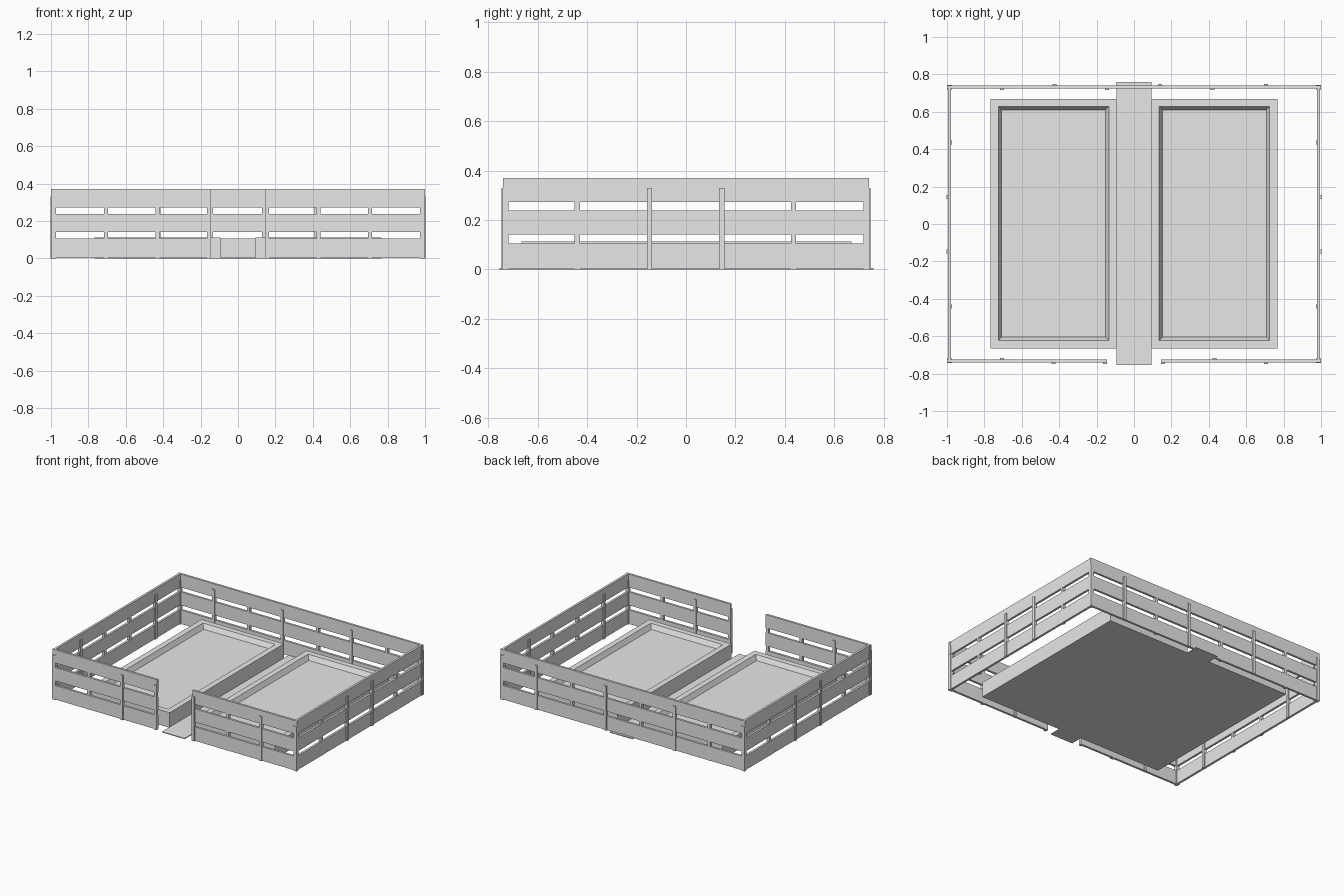
import bpy
import bmesh

cube = bpy.data.objects.get("Cube")
if cube:
    bpy.data.objects.remove(cube, do_unlink=True)

grey = bpy.data.materials.new("plain grey")
grey.use_nodes = True
grey.diffuse_color = (0.8, 0.8, 0.8, 1)
grey.node_tree.nodes["Principled BSDF"].inputs["Base Color"].default_value = (0.8, 0.8, 0.8, 1)

HALF_X, HALF_Y = 1.0, 0.745      # outside of the fence
INSET = 0.0125                   # fence centre line, in from the outside
PLANK, POST = 0.016, 0.022       # thicknesses
POST_TOP = 0.33


def finish(name, bm):
    mesh = bpy.data.meshes.new(name)
    bm.to_mesh(mesh)
    bm.free()
    mesh.materials.append(grey)
    obj = bpy.data.objects.new(name, mesh)
    bpy.context.collection.objects.link(obj)
    return obj


def add_box(bm, x, y, z):
    """Add a box from three (low, high) ranges."""
    verts = bmesh.ops.create_cube(bm, size=1)["verts"]
    for v in verts:
        for i, (low, high) in enumerate((x, y, z)):
            v.co[i] = low if v.co[i] < 0 else high


def around(centre, width):
    return (centre - width / 2, centre + width / 2)


def fence(name, axis, side, start, end, posts):
    """One fence run: three planks, and posts given as (position, outward shift)."""
    line = side * ((HALF_Y if axis == "x" else HALF_X) - INSET)

    def place(bm, along, across, z):
        if axis == "x":
            add_box(bm, along, across, z)
        else:
            add_box(bm, across, along, z)

    bm = bmesh.new()
    for z in ((0.002, 0.105), (0.14, 0.238), (0.272, 0.37)):
        place(bm, (start, end), around(line, PLANK), z)
    finish(name + "_planks", bm)

    bm = bmesh.new()
    for position, shift in posts:
        place(bm, around(position, 0.021),
              around(line + side * shift * 0.004, POST), (0, POST_TOP))
    finish(name + "_posts", bm)


# Fence runs, with an opening in the middle of the front
fence("front_right_fence", "x", -1, -HALF_X, -0.145,
      [(-0.705, -1), (-0.43, 1), (-0.155, 1)])
fence("front_left_fence", "x", -1, 0.145, HALF_X,
      [(0.155, 1), (0.43, -1), (0.705, 1)])
fence("back_fence", "x", 1, -HALF_X, HALF_X,
      [(-0.705, -1), (-0.425, 1), (-0.145, -1), (0.14, 1), (0.42, -1), (0.705, 1)])
side_end = HALF_Y - INSET - PLANK / 2
for name, side in (("left", 1), ("right", -1)):
    fence(name + "_fence", "y", side, -side_end, side_end,
          [(-0.44, -1), (-0.148, 1), (0.145, 1), (0.435, -1)])

# Corner posts
bm = bmesh.new()
for sx in (-1, 1):
    for sy in (-1, 1):
        add_box(bm, around(sx * (HALF_X - INSET - 0.001), 0.026),
                around(sy * (HALF_Y - INSET - 0.001), 0.026), (0, POST_TOP))
finish("corner_posts", bm)

# Raised beds: flat rim with a sloped step down to the floor
for name, side in (("left_bed", 1), ("right_bed", -1)):
    bm = bmesh.new()
    add_box(bm, around(side * 0.43, 0.675), around(0.002, 1.335), (0, 0.112))
    top = max(bm.faces, key=lambda f: f.calc_center_median().z)
    bmesh.ops.inset_region(bm, faces=[top], thickness=0.06)
    bmesh.ops.inset_region(bm, faces=[top], thickness=0.025)
    for v in top.verts:
        v.co.z -= 0.035
    finish(name, bm)

# Thin walkway between the beds
bm = bmesh.new()
add_box(bm, (-0.0925, 0.0925), (-0.755, 0.758), (0, 0.006))
finish("walkway", bm)
